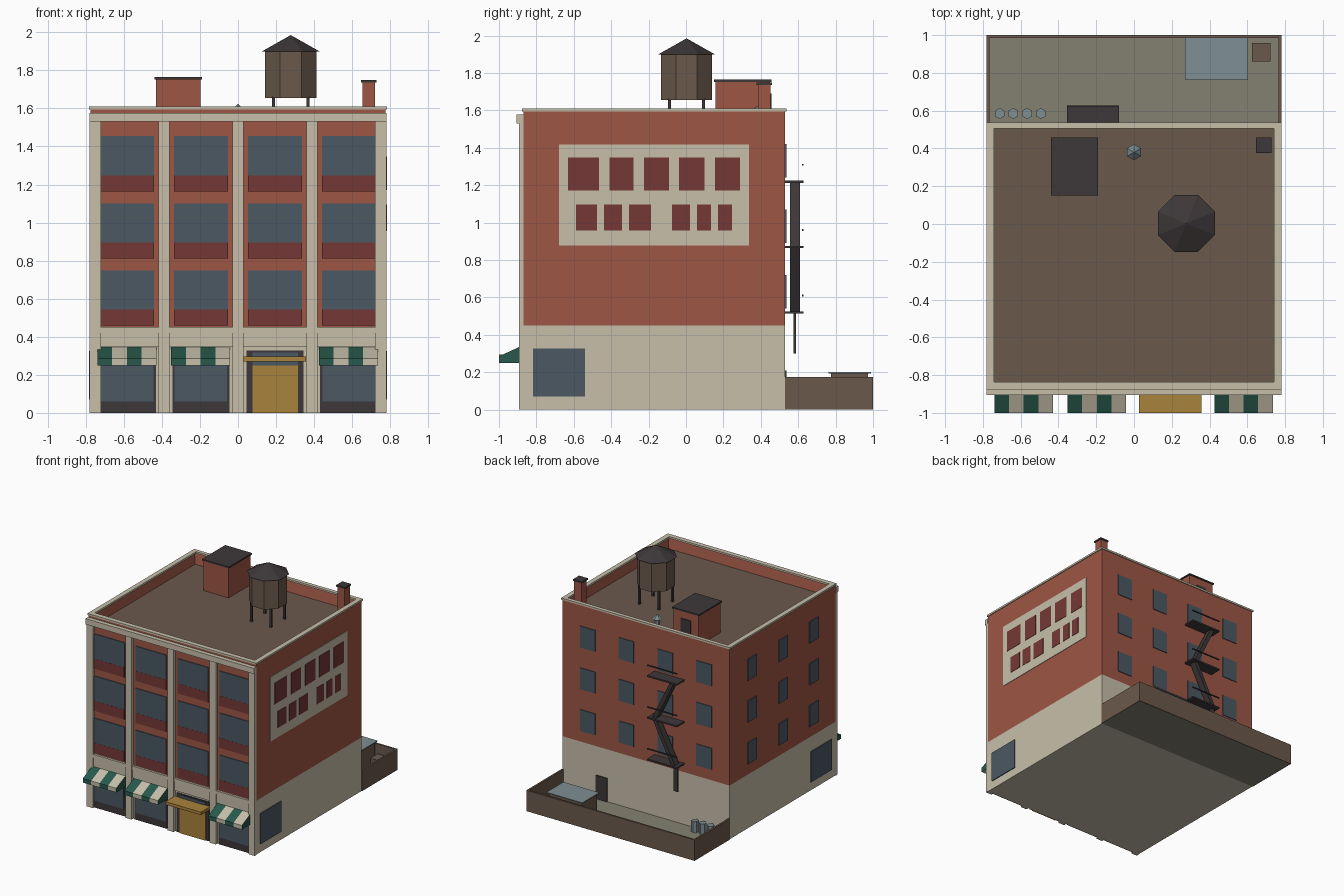
import bpy, bmesh, math
from mathutils import Matrix

if "Cube" in bpy.data.objects:
    bpy.data.objects.remove(bpy.data.objects["Cube"])


def material(name, hexcode):
    m = bpy.data.materials.new(name)
    c = [int(hexcode[i:i + 2], 16) / 255 for i in (0, 2, 4)]
    m.diffuse_color = [((v + 0.055) / 1.055) ** 2.4 for v in c] + [1]
    m.use_nodes = True
    m.node_tree.nodes["Principled BSDF"].inputs["Base Color"].default_value = m.diffuse_color
    return m


BRICK = material("brick", "9E5746")
RED = material("dark_red", "753836")
CREAM = material("cream_stone", "C7BFAA")
GLASS = material("blue_glass", "4B5863")
DARK = material("dark_iron", "3D3738")
GREEN = material("awning_green", "28594C")
GOLD = material("gold", "A9823C")
BROWN = material("brown_wood", "6B594B")
CONCRETE = material("concrete", "848071")
METAL = material("galvanised_metal", "7F8E93")


def finish(name, bm, *mats):
    bmesh.ops.recalc_face_normals(bm, faces=bm.faces)
    me = bpy.data.meshes.new(name)
    bm.to_mesh(me)
    bm.free()
    for m in mats:
        me.materials.append(m)
    ob = bpy.data.objects.new(name, me)
    bpy.context.collection.objects.link(ob)
    return ob


def box_bm(x, y, z):
    bm = bmesh.new()
    bmesh.ops.create_cube(bm, size=1)
    for v in bm.verts:
        v.co = [r[0] if c < 0 else r[1] for r, c in zip((x, y, z), v.co)]
    return bm


def box(name, x, y, z, mat):
    return finish(name, box_bm(x, y, z), mat)


def span(c, w):
    return (c - w / 2, c + w / 2)


def cone(name, x, y, z, r1, r2, n, mat, turn=0):
    bm = bmesh.new()
    bmesh.ops.create_cone(bm, cap_ends=True, segments=n, radius1=r1, radius2=r2, depth=z[1] - z[0],
                          matrix=Matrix.Translation((x, y, sum(z) / 2)) @ Matrix.Rotation(turn, 4, 'Z'))
    bmesh.ops.remove_doubles(bm, verts=bm.verts, dist=1e-5)
    return finish(name, bm, mat)


W, F, B = 0.775, -0.87, 0.53       # half width, front and back of the building
FLOORS = (0.63, 0.98, 1.33)        # upper window centres
BAYS = (-0.582, -0.195, 0.195, 0.582)

# Building: stone ground floor, brick block with sunken roof deck
box("ground_floor", (-W, W), (F, B), (0, 0.45), CREAM)
bm = box_bm((-W, W), (F, B), (0.45, 1.6))
top = max(bm.faces, key=lambda f: f.calc_center_median().z)
bmesh.ops.inset_region(bm, faces=[top], thickness=0.03)
for v in top.verts:
    v.co.z = 1.5
top.material_index = 1
finish("brick_block", bm, BRICK, BROWN)

# Parapet coping and front cornice
for s in (-1, 1):
    box("side_coping", sorted((s * 0.742, s * 0.782)), (-0.877, 0.537), (1.595, 1.61), CREAM)
box("front_coping", (-0.742, 0.742), (-0.877, -0.837), (1.595, 1.61), CREAM)
box("back_coping", (-0.742, 0.742), (0.505, 0.537), (1.595, 1.61), CREAM)
box("cornice", (-0.78, 0.78), (-0.905, F), (1.53, 1.577), CREAM)

# Front pilasters, sign band and ledge
for x in (-0.75, -0.39, 0, 0.39, 0.75):
    box("pilaster", span(x, 0.058), (-0.893, F), (0, 1.53), CREAM)
box("sign_band", (-W, W), (-0.883, F), (0.345, 0.42), CREAM)
box("ledge", (-W, W), (-0.888, F), (0.42, 0.448), CREAM)

# Front windows with spandrels
for x in BAYS:
    for k in range(3):
        z = 0.542 + 0.3525 * k
        box("front_window", span(x, 0.283), (-0.877, F), (z, z + 0.207), GLASS)
        box("spandrel", span(x, 0.283), (-0.878, F), (z - 0.084, z), RED)

# Shop fronts and striped awnings
PROFILE = ((-0.87, 0.25), (-1.0, 0.25), (-1.0, 0.285), (-0.87, 0.345))


def awning(x0, x1, n=4):
    bm = bmesh.new()
    rows = [[bm.verts.new((x0 + (x1 - x0) * i / n, y, z)) for y, z in PROFILE] for i in range(n + 1)]
    for i in range(n):
        for j in range(4):
            a, b = rows[i], rows[i + 1]
            f = bm.faces.new((a[j], a[(j + 1) % 4], b[(j + 1) % 4], b[j]))
            f.material_index = i % 2
    bm.faces.new(rows[0])
    bm.faces.new(rows[-1])
    finish("awning", bm, GREEN, CREAM)


for i, x in enumerate(BAYS):
    box("shop_frame", span(x, 0.3), (-0.876, F), (0, 0.328), DARK)
    if i == 2:
        box("transom_glass", span(x, 0.24), (-0.88, F), (0.25, 0.318), GLASS)
        box("front_door", span(x, 0.24), (-0.882, F), (0, 0.25), GOLD)
        box("door_canopy", span(x - 0.003, 0.33), (-1.0, F), (0.27, 0.295), GOLD)
    else:
        box("shop_window", span(x, 0.275), (-0.88, F), (0.06, 0.32), GLASS)
        awning(x - 0.157, x + 0.153)

# Side shop windows, left side windows
for s in (-1, 1):
    box("side_shop_window", sorted((s * W, s * 0.782)), (-0.818, -0.54), (0.07, 0.326), GLASS)
for y in (0.235, -0.175, -0.585):
    for z in FLOORS:
        box("left_window", (-0.781, -W), span(y, 0.12), span(z, 0.18), GLASS)

# Painted wall panel on the right side: (y start, y end) of each block
box("wall_panel", (W, 0.779), (-0.68, 0.337), (0.877, 1.417), CREAM)
UPPER = ((-0.63, -0.465), (-0.41, -0.28), (-0.225, -0.09), (-0.037, 0.1), (0.155, 0.29))
LOWER = ((-0.588, -0.476), (-0.438, -0.342), (-0.305, -0.187), (-0.075, 0.021), (0.06, 0.134), (0.171, 0.246))
for blocks, z in ((UPPER, (1.171, 1.348)), (LOWER, (0.957, 1.096))):
    for y in blocks:
        box("painted_block", (W, 0.782), y, z, RED)

# Back windows and door
for x in (-0.54, -0.18, 0.18, 0.54):
    for z in FLOORS:
        box("back_window", span(x, 0.14), (B, 0.536), span(z, 0.18), GLASS)
box("back_door", span(0.41, 0.105), (B, 0.537), (0, 0.21), DARK)

# Fire escape: platforms, rails, zigzag stairs and drop ladder
for z in (0.52, 0.87, 1.22):
    box("escape_platform", (-0.355, -0.08), (B, 0.628), (z - 0.007, z + 0.006), DARK)
    box("escape_rail", (-0.355, -0.08), (0.62, 0.628), span(z + 0.09, 0.009), DARK)
for z, low, high in ((0.52, -0.31, -0.13), (0.87, -0.13, -0.3)):
    stair = box("escape_stair", span(low, 0.036), (0.555, 0.61), (z, z + 0.35), DARK)
    for v in stair.data.vertices:
        if v.co.z > z + 0.1:
            v.co.x += high - low
box("drop_ladder", span(-0.315, 0.04), (0.576, 0.588), (0.3, 0.52), DARK)

# Water tank
TX, TY, T8 = 0.277, 0.003, math.pi / 8
for sx in (-1, 1):
    for sy in (-1, 1):
        box("tank_leg", span(TX + sx * 0.09, 0.016), span(TY + sy * 0.09, 0.016), (1.5, 1.66), DARK)
cone("tank_body", TX, TY, (1.655, 1.9), 0.147, 0.147, 8, BROWN, T8)
cone("tank_roof", TX, TY, (1.9, 1.985), 0.163, 0, 8, DARK, T8)

# Roof bulkhead, chimney and vent
box("bulkhead", (-0.432, -0.197), (0.158, 0.45), (1.5, 1.752), BRICK)
box("bulkhead_cap", (-0.44, -0.19), (0.15, 0.458), (1.752, 1.764), DARK)
box("bulkhead_door", span(-0.315, 0.09), (0.45, 0.456), (1.5, 1.69), DARK)
box("chimney", span(0.687, 0.068), span(0.418, 0.068), (1.5, 1.737), BRICK)
box("chimney_cap", span(0.687, 0.082), span(0.418, 0.082), (1.737, 1.75), DARK)
cone("vent_pipe", 0, 0.38, (1.5, 1.59), 0.02, 0.02, 6, METAL)
cone("vent_hood", 0, 0.38, (1.585, 1.625), 0.042, 0, 6, METAL)

# Back yard: slab, fence walls, shed, crate and bins
box("yard_slab", (-0.775, 0.775), (B, 0.995), (0, 0.012), CONCRETE)
for s in (-1, 1):
    box("side_fence", sorted((s * 0.765, s * 0.78)), (B, 1.0), (0, 0.175), BROWN)
box("back_fence", (-0.765, 0.765), (0.985, 1.0), (0, 0.175), BROWN)
box("shed", (0.285, 0.59), (0.775, 0.973), (0.012, 0.194), BROWN)
box("shed_roof", (0.27, 0.603), (0.762, 0.988), (0.194, 0.201), METAL)
box("crate", (0.625, 0.722), (0.86, 0.957), (0.012, 0.11), BROWN)
for i in range(4):
    cone("bin", -0.712 + 0.073 * i, 0.585, (0.012, 0.105), 0.029, 0.029, 6, METAL)
